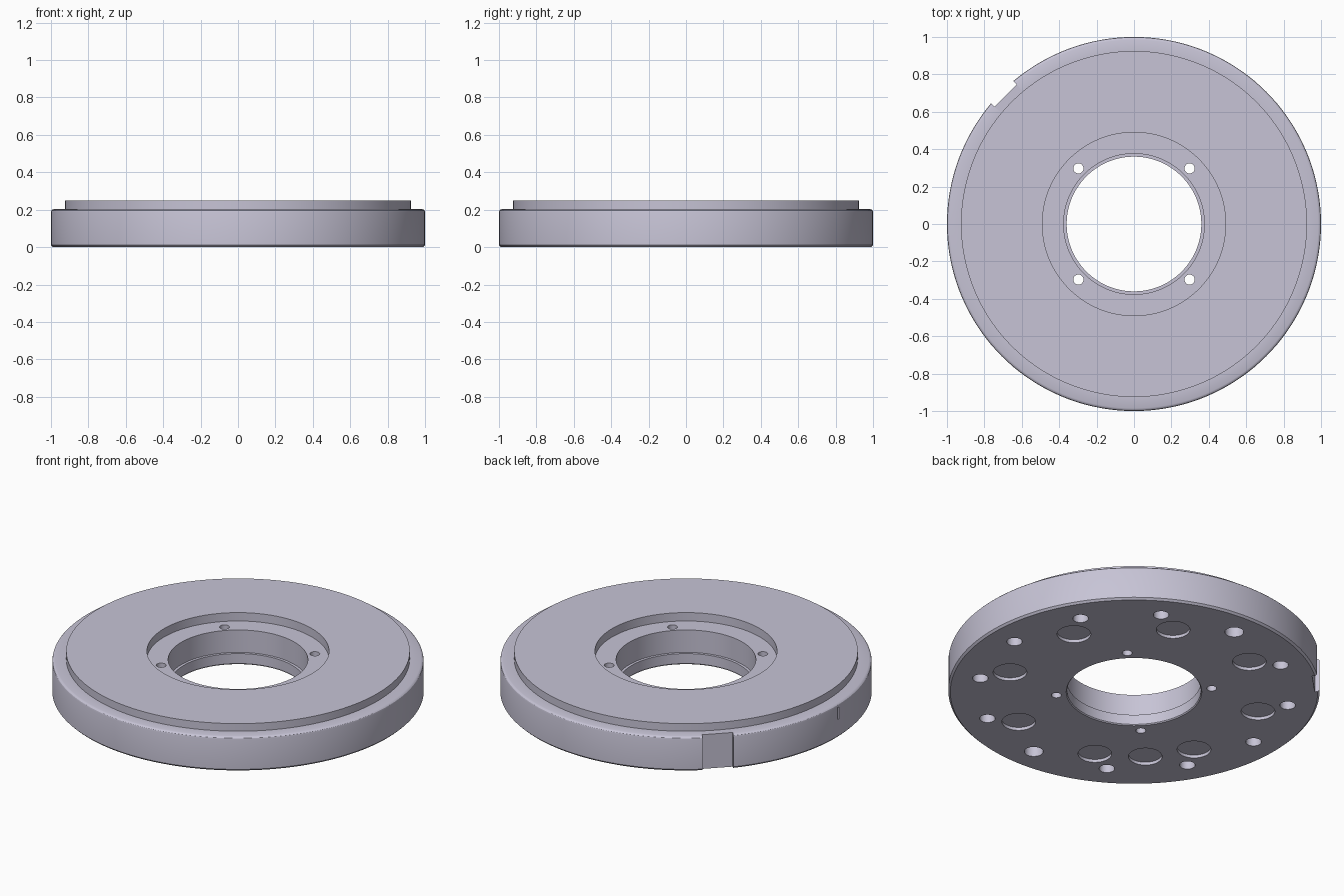
import bpy, bmesh
from math import sin, cos, radians, pi
from mathutils import Matrix, Vector

if "Cube" in bpy.data.objects:
    bpy.data.objects.remove(bpy.data.objects["Cube"])

SEGMENTS = 144

# One plain metal colour
metal = bpy.data.materials.new("lilac_grey_metal")
colour = (0.57, 0.55, 0.67, 1)
metal.diffuse_color = colour
metal.use_nodes = True
metal.node_tree.nodes["Principled BSDF"].inputs["Base Color"].default_value = colour


def make_object(name, bm):
    bmesh.ops.recalc_face_normals(bm, faces=bm.faces)
    mesh = bpy.data.meshes.new(name)
    bm.to_mesh(mesh)
    bm.free()
    mesh.materials.append(metal)
    obj = bpy.data.objects.new(name, mesh)
    bpy.context.collection.objects.link(obj)
    return obj


def lathe(name, profile):
    """Turn a closed (radius, height) profile around the z axis."""
    bm = bmesh.new()
    rings = []
    for i in range(SEGMENTS):
        a = 2 * pi * i / SEGMENTS
        rings.append([bm.verts.new((r * cos(a), r * sin(a), z)) for r, z in profile])
    n = len(profile)
    for i in range(SEGMENTS):
        here, there = rings[i], rings[(i + 1) % SEGMENTS]
        for j in range(n):
            k = (j + 1) % n
            bm.faces.new((here[j], there[j], there[k], here[k]))
    return make_object(name, bm)


def add_drill(bm, distance, degrees, radius, z0, z1):
    """Round cutter between two heights at a polar position."""
    a = radians(degrees)
    place = Matrix.Translation((distance * cos(a), distance * sin(a), (z0 + z1) / 2))
    bmesh.ops.create_cone(bm, cap_ends=True, segments=32, radius1=radius,
                          radius2=radius, depth=z1 - z0, matrix=place)


def add_slot(bm, floor, degrees, width, z0, z1):
    """Flat-bottomed cutter going into the rim down to the floor distance."""
    size = Vector((0.2, width, z1 - z0))
    place = (Matrix.Rotation(radians(degrees), 4, 'Z')
             @ Matrix.Translation((floor + size.x / 2, 0, (z0 + z1) / 2))
             @ Matrix.Diagonal(size.to_4d()))
    bmesh.ops.create_cube(bm, size=1, matrix=place)


# Flange body: bore, ledge, recess, raised face, shoulder and eased rim
profile = [
    (0.365, 0), (0.36, 0.006), (0.36, 0.065), (0.376, 0.065),
    (0.376, 0.198), (0.49, 0.198), (0.49, 0.248),
    (0.925, 0.248), (0.925, 0.203),
    (0.985, 0.203), (0.993, 0.2), (0.998, 0.195), (1, 0.187),
    (1, 0.011), (0.989, 0),
]
flange = lathe("flange_body", profile)

# Cutters for holes, pockets and rim notches
bm = bmesh.new()
for k in range(4):                                  # through bolt holes
    add_drill(bm, 0.42, 45 + 90 * k, 0.027, -0.1, 0.3)
for k in range(12):                                 # blind holes underneath
    add_drill(bm, 0.84, 30 * k, 0.051 if k in (3, 9) else 0.042, -0.1, 0.13)
for angle in [22.5 + 45 * k for k in range(8)] + [225]:   # shallow pockets
    add_drill(bm, 0.7, angle, 0.091, -0.1, 0.018)
add_slot(bm, 0.97, 135, 0.168, -0.1, 0.22)          # wide rim notch
add_slot(bm, 0.985, 180, 0.012, 0.11, 0.18)         # thin rim mark
cutter = make_object("hole_cutters", bm)
cutter.hide_render = True

cut = flange.modifiers.new("holes", 'BOOLEAN')
cut.operation = 'DIFFERENCE'
cut.solver = 'EXACT'
cut.object = cutter

# Apply the cuts, then smooth the round walls
bpy.ops.object.select_all(action='DESELECT')
flange.select_set(True)
bpy.context.view_layer.objects.active = flange
bpy.ops.object.modifier_apply(modifier=cut.name)
bpy.data.objects.remove(cutter)
bpy.ops.object.shade_smooth_by_angle(angle=radians(25))
